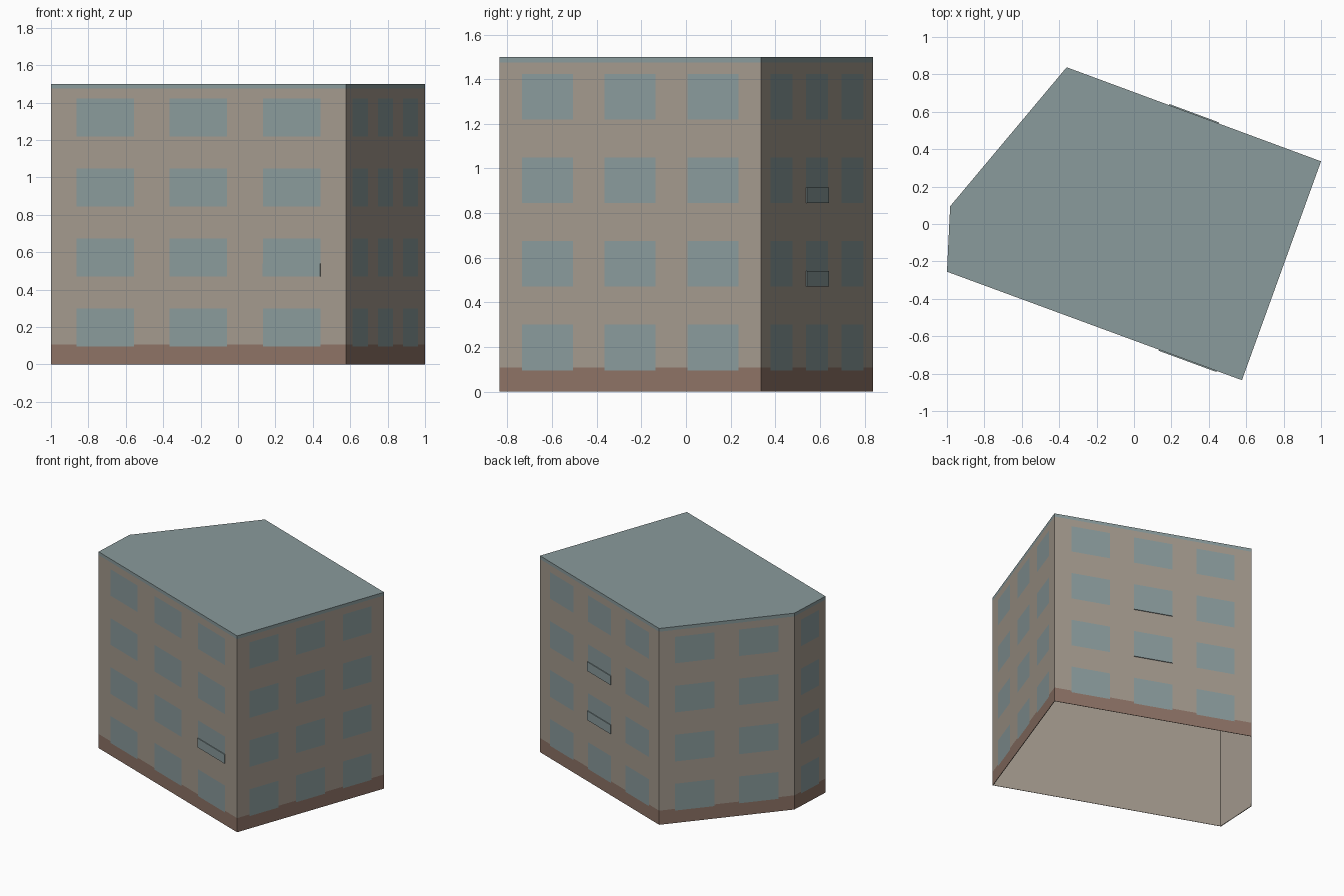
import bpy
import bmesh
from mathutils import Vector

cube = bpy.data.objects.get("Cube")
if cube:
    bpy.data.objects.remove(cube, do_unlink=True)


def make_material(name, rgb):
    color = [(c / 255 / 12.92 if c < 11 else ((c / 255 + 0.055) / 1.055) ** 2.4) for c in rgb] + [1.0]
    mat = bpy.data.materials.new(name)
    mat.use_nodes = True
    mat.diffuse_color = color
    mat.node_tree.nodes["Principled BSDF"].inputs["Base Color"].default_value = color
    return mat


TAN = make_material("tan_plaster", (164, 154, 142))
BLUE = make_material("slate_blue", (138, 155, 156))
BROWN = make_material("brown_plinth", (142, 115, 102))
MATERIALS = [TAN, BLUE, BROWN]

# Footprint corners, counter-clockwise, and window columns on each wall
CORNERS = [Vector(p) for p in [(-1, -0.255), (0.577, -0.835), (1, 0.335), (-0.36, 0.838), (-0.983, 0.095)]]
COLUMNS = [3, 3, 3, 2, 1]
HEIGHT, PLINTH, EAVES = 1.5, 0.108, 1.475
ROWS = [(0.095 + 0.375 * i, 0.3 + 0.374 * i) for i in range(4)]


def column_spans(count):
    """Window start and end along a wall, as fractions of its length."""
    pitch, width = 0.95 / count, 0.585 / count
    return [(0.5 + (i - (count - 1) / 2) * pitch - width / 2,
             0.5 + (i - (count - 1) / 2) * pitch + width / 2) for i in range(count)]


def wall_ends(i):
    return CORNERS[i], CORNERS[(i + 1) % len(CORNERS)]


def inside(value, spans):
    return any(a < value < b for a, b in spans)


def finish(bm, name):
    mesh = bpy.data.meshes.new(name)
    bm.to_mesh(mesh)
    bm.free()
    for mat in MATERIALS:
        mesh.materials.append(mat)
    obj = bpy.data.objects.new(name, mesh)
    bpy.context.scene.collection.objects.link(obj)
    return obj


# Outer walls: each cut into a grid and coloured by height and window position
def build_wall(i):
    bm = bmesh.new()
    a, b = wall_ends(i)
    spans = column_spans(COLUMNS[i])
    us = sorted([0, 1] + [u for s in spans for u in s])
    zs = sorted([0, PLINTH, EAVES, HEIGHT] + [z for r in ROWS for z in r])
    grid = [[bm.verts.new((*a.lerp(b, u), z)) for u in us] for z in zs]
    for r in range(len(zs) - 1):
        for c in range(len(us) - 1):
            face = bm.faces.new((grid[r][c], grid[r][c + 1], grid[r + 1][c + 1], grid[r + 1][c]))
            u, z = (us[c] + us[c + 1]) / 2, (zs[r] + zs[r + 1]) / 2
            if z > EAVES or (inside(u, spans) and inside(z, ROWS)):
                face.material_index = 1
            elif z < PLINTH:
                face.material_index = 2
    finish(bm, name=WALL_NAMES[i])


WALL_NAMES = ["front_wall", "left_wall", "back_wall", "diagonal_wall", "short_right_wall"]
for index in range(len(CORNERS)):
    build_wall(index)

# Flat roof
bm = bmesh.new()
bm.faces.new([bm.verts.new((*p, HEIGHT)) for p in CORNERS]).material_index = 1
finish(bm, "roof")

# Plain inner lining; the building is open underneath
bm = bmesh.new()
for index in range(len(CORNERS)):
    a, b = wall_ends(index)
    ai, bi = a * 0.995, b * 0.995
    low_a, low_b = bm.verts.new((*ai, 0)), bm.verts.new((*bi, 0))
    top_b, top_a = bm.verts.new((*bi, HEIGHT - 0.003)), bm.verts.new((*ai, HEIGHT - 0.003))
    bm.faces.new((low_b, low_a, top_a, top_b))
    bm.faces.new((low_a, low_b, bm.verts.new((*b, 0)), bm.verts.new((*a, 0))))
finish(bm, "inner_lining")


# Thin glass panels over the lower part of a few windows
def build_panel(name, wall, column, row):
    a, b = wall_ends(wall)
    u0, u1 = column_spans(COLUMNS[wall])[column]
    along = (b - a).normalized()
    out = Vector((along.y, -along.x)) * 0.006
    p, q = a.lerp(b, u0), a.lerp(b, u1)
    z = ROWS[row][0]
    bm = bmesh.new()
    base = bm.faces.new([bm.verts.new((*v, z)) for v in (p, p + out, q + out, q)])
    top = bmesh.ops.extrude_face_region(bm, geom=[base])["geom"]
    bmesh.ops.translate(bm, vec=(0, 0, 0.07), verts=[v for v in top if isinstance(v, bmesh.types.BMVert)])
    bmesh.ops.recalc_face_normals(bm, faces=bm.faces)
    for face in bm.faces:
        face.material_index = 1
    finish(bm, name)


build_panel("front_window_panel", 0, 2, 1)
build_panel("back_window_panel_lower", 2, 1, 1)
build_panel("back_window_panel_upper", 2, 1, 2)
